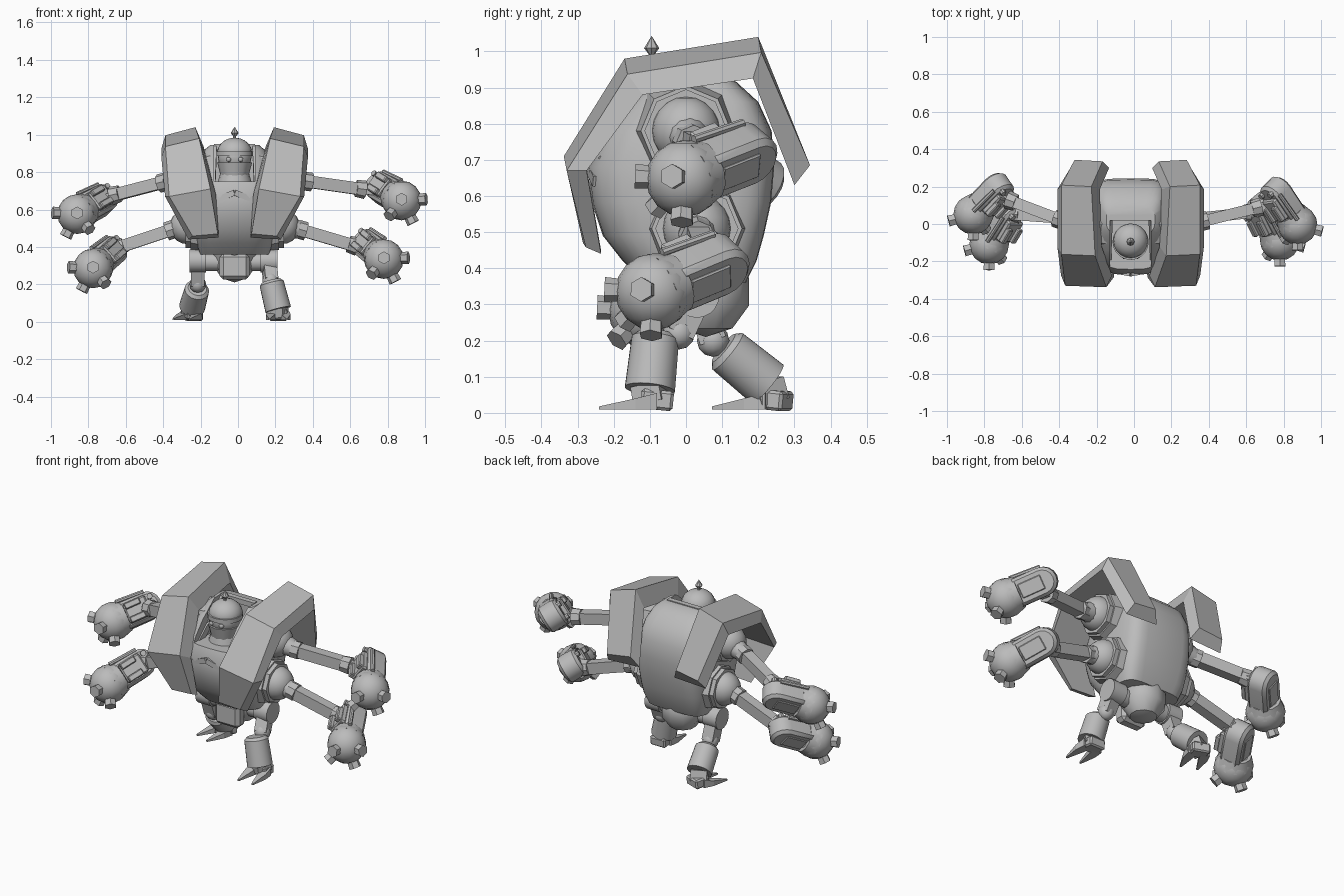
import bpy, bmesh, math
from mathutils import Vector as V, Matrix

if "Cube" in bpy.data.objects:
    bpy.data.objects.remove(bpy.data.objects["Cube"])

steel = bpy.data.materials.new("grey_steel")
steel.use_nodes = True
steel.diffuse_color = (0.5, 0.5, 0.5, 1)
steel.node_tree.nodes["Principled BSDF"].inputs["Base Color"].default_value = (0.5, 0.5, 0.5, 1)
CX = -0.018  # middle of the body


def finish(name, bm, smooth=True, bevel=0):
    bmesh.ops.recalc_face_normals(bm, faces=bm.faces)
    me = bpy.data.meshes.new(name)
    bm.to_mesh(me)
    bm.free()
    me.materials.append(steel)
    ob = bpy.data.objects.new(name, me)
    bpy.context.collection.objects.link(ob)
    if smooth:
        bpy.ops.object.select_all(action='DESELECT')
        ob.select_set(True)
        bpy.context.view_layer.objects.active = ob
        bpy.ops.object.shade_smooth_by_angle(angle=math.radians(35))
    if bevel:
        mod = ob.modifiers.new("bevel", 'BEVEL')
        mod.width, mod.segments = bevel, 1
    return ob


def along(a, b):
    a, b = V(a), V(b)
    return Matrix.Translation((a + b) / 2) @ (b - a).to_track_quat('Z', 'Y').to_matrix().to_4x4(), (b - a).length


def rod(name, a, b, r1, r2=None, sides=16):
    m, length = along(a, b)
    bm = bmesh.new()
    bmesh.ops.create_cone(bm, cap_ends=True, segments=sides, radius1=r1,
                          radius2=r1 if r2 is None else r2, depth=length, matrix=m)
    return finish(name, bm)


def ball(name, c, r, sides=20, scale=(1, 1, 1)):
    bm = bmesh.new()
    m = Matrix.Translation(c) @ Matrix.Diagonal((*scale, 1))
    bmesh.ops.create_uvsphere(bm, u_segments=sides, v_segments=sides // 2, radius=r, matrix=m)
    return finish(name, bm)


def box(name, m, size, bevel=0):
    bm = bmesh.new()
    bmesh.ops.create_cube(bm, size=1, matrix=m @ Matrix.Diagonal((*size, 1)))
    return finish(name, bm, False, bevel)


def beam(name, a, b, w, h):
    m, length = along(a, b)
    return box(name, m, (w, h, length))


def frame(origin, x, y):
    x = V(x).normalized()
    y = (V(y) - x * V(y).dot(x)).normalized()
    return Matrix.Translation(origin) @ Matrix((x, y, x.cross(y))).transposed().to_4x4()


def loft(rings):
    bm = bmesh.new()
    vs = [[bm.verts.new(p) for p in r] for r in rings]
    n = len(vs[0])
    for a, b in zip(vs, vs[1:]):
        for i in range(n):
            bm.faces.new((a[i], a[(i + 1) % n], b[(i + 1) % n], b[i]))
    bm.faces.new(vs[0])
    bm.faces.new(vs[-1])
    return bm


def ring(hx, y0, y1, z, n=32):
    """Rounded section, squarer towards the back."""
    pts = []
    for i in range(n):
        c, s = math.cos(math.tau * i / n), math.sin(math.tau * i / n)
        p = .38 if s > 0 else .62
        pts.append((CX + hx * math.copysign(abs(c) ** p, c),
                    (y0 + y1) / 2 + (y1 - y0) / 2 * math.copysign(abs(s) ** (p + .12), s), z))
    return pts


# Torso barrel with an opening for the head
levels = [(.185, -.11, .165, .36), (.205, -.175, .195, .42), (.215, -.23, .215, .49), (.22, -.26, .235, .58),
          (.218, -.272, .244, .68), (.208, -.23, .237, .78), (.19, -.16, .20, .86), (.165, -.09, .14, .915),
          (.13, -.06, .09, .945)]
torso = finish("torso", loft([ring(*l) for l in levels]))
cutter = box("head_opening_cutter", Matrix.Translation((CX, -.17, .95)), (.22, .42, .4))
cutter.hide_render = True
cutter.hide_viewport = True
cut = torso.modifiers.new("head_opening", 'BOOLEAN')
cut.object, cut.operation, cut.solver = cutter, 'DIFFERENCE', 'EXACT'

# Collar and chest lip
beam("collar_back", (CX - .11, .035, .935), (CX + .11, .035, .935), .03, .03)
for s, side in ((1, "left"), (-1, "right")):
    beam(side + "_collar", (CX + s * .12, -.23, .69), (CX + s * .11, .04, .93), .03, .04)
    beam(side + "_chest_lip", (CX + s * .125, -.245, .64), (CX, -.268, .69), .025, .03)

# Head with helmet, visor and antenna
H = V((CX, -.095, .88))
ball("head", H, .09)
ball("helmet", H + V((0, .005, .025)), .093, 20, (1, 1, .85))
rod("helmet_rim", H + V((0, 0, .005)), H + V((0, 0, .03)), .097, .097, 20)
rod("jaw_guard", H + V((0, -.005, -.1)), H + V((0, -.005, -.03)), .075, .093, 12)
rod("neck", H - V((0, 0, .15)), H - V((0, 0, .08)), .095, .075)
for s, side in ((1, "left"), (-1, "right")):
    ball(side + "_eye", H + V((s * .032, -.08, -.012)), .014, 10)
top = H + V((0, 0, .095))
rod("antenna_stem", top, top + V((0, 0, .03)), .008, .008, 8)
rod("antenna_base", top + V((0, 0, .014)), top + V((0, 0, .034)), .006, .021, 8)
rod("antenna_tip", top + V((0, 0, .034)), top + V((0, 0, .068)), .021, 0, 8)

# Shoulder shells: bent plates; each row has x inner/outer, outer skin (y, z), inner skin (y, z), slope, flare
shell = [(.09, .225, -.285, .47, -.235, .44, .012, .005), (.13, .35, -.338, .71, -.275, .67, .04, .03),
         (.19, .37, -.17, .98, -.12, .88, .043, .035), (.21, .37, .20, 1.04, .185, .925, .043, .045),
         (.15, .30, .335, .705, .30, .63, .02, .035)]
for s, side in ((1, "left"), (-1, "right")):
    rows = []
    for xi, xo, y, z, y2, z2, drop, flare in shell:
        rows.append([(CX + s * xi, y, z), (CX + s * xo, y + .008, z - drop),
                     (CX + s * (xo + .022), y2, z2), (CX + s * (xi - flare), y2, z2 + .01)])
    finish(side + "_shoulder_shell", loft(rows), False)


def fist(side, rear, centre, s):
    """Thick round-ended hand slab, palm rolled upwards, carrying a studded ball."""
    rear, centre = V(rear), V(centre)
    ax = (centre - rear).normalized()
    m = frame(rear, ax, (s * .45, .27, .85))
    L, w, t = (centre - rear).length, .078, .058
    outline = [(L, -w), (L, w)]
    for i in range(9):
        a = math.pi / 2 + math.pi * i / 8
        outline.append((w * .8 + w * math.cos(a), w * math.sin(a)))
    finish(side + "_hand", loft([[m @ V((x, y, z)) for x, y in outline] for z in (-t, t)]), True, .016)
    # Outer panel, inner finger blocks, bolts and piston
    box(side + "_hand_panel", m @ Matrix.Translation((L * .45, 0, -s * t)), (.13, .08, .012), .004)
    box(side + "_palm_block", m @ Matrix.Translation((L * .45, 0, s * (t + .012))), (.13, .115, .036), .008)
    for k in (-1, 1):
        box(side + "_finger", m @ Matrix.Translation((L * .5, k * .04, s * (t + .035))), (.09, .035, .03), .005)
        rod(side + "_hand_bolt", m @ V((.03, k * .04, 0)), m @ V((.03, k * .04, s * .075)), .016, sides=8)
    rod(side + "_hand_piston", m @ V((.05, w, s * .04)), m @ V((L * .8, w + .01, s * .04)), .012, sides=8)
    rod(side + "_fist_cuff", centre - ax * .08, centre - ax * .02, .085, .104, 12)
    ball(side + "_fist_ball", centre, .106, 16)
    # Hex studs on the front, outer and lower sides of the ball
    for d in ((0, -1, .05), (.96, -.25, .05), (.45, -.05, -.88), (-.5, -.6, -.62)):
        d = V((s * d[0], d[1], d[2])).normalized()
        rod(side + "_fist_stud", centre + d * .085, centre + d * .136, .031, .034, 6)


def arm(side, s, shoulder, start, end, rear, centre):
    shoulder, start, end = V(shoulder), V(start), V(end)
    root = V((CX + s * .13, shoulder.y, shoulder.z))
    out = V((s, 0, 0))
    rod(side + "_socket", root, shoulder - out * .015, .15, .125, 8)
    rod(side + "_socket_rim", shoulder - out * .04, shoulder + out * .01, .115, .115, 8)
    ball(side + "_shoulder", shoulder, .095)
    d = (end - start).normalized()
    rod(side + "_shoulder_cone", shoulder, start, .07, .045, 12)
    rod(side + "_arm_collar", start - d * .02, start + d * .025, .05, .05, 8)
    beam(side + "_arm", start, end, .06, .065)
    rod(side + "_wrist", end - d * .02, end + d * .03, .045, .05, 8)
    beam(side + "_wrist_link", end, (V(rear) + V(centre)) / 2, .05, .05)
    fist(side, rear, centre, s)


arm("left_upper", 1, (.25, 0, .78), (.37, .015, .75), (.65, .085, .71), (.73, .215, .735), (.875, -.005, .648))
arm("left_lower", 1, (.235, .03, .51), (.34, .03, .49), (.61, .06, .41), (.665, .14, .43), (.78, -.09, .335))
arm("right_upper", -1, (-.285, 0, .78), (-.40, .025, .745), (-.65, .12, .68), (-.69, .23, .67), (-.86, .05, .575))
arm("right_lower", -1, (-.27, .03, .51), (-.36, .03, .49), (-.63, .05, .40), (-.65, .10, .395), (-.775, -.11, .285))

# Pelvis
ball("pelvis", (CX, .055, .335), .125, 10)
rod("pelvis_rim", (CX, .045, .33), (CX, .04, .39), .115, .13, 10)
box("pelvis_front_plate", Matrix.Translation((CX, -.05, .295)), (.16, .08, .14), .02)
rod("hip_axle", (-.235, .03, .32), (.20, .03, .32), .05, sides=12)


def leg(side, hip, knee, top, bottom, foot, turn):
    hip, knee, top, bottom = map(V, (hip, knee, top, bottom))
    rod(side + "_hip_disc", hip - V((.045, 0, 0)), hip + V((.045, 0, 0)), .062, sides=20)
    beam(side + "_thigh", hip, knee, .07, .075)
    ball(side + "_knee", knee, .045, 12)
    rod(side + "_shin", top, bottom, .066, .07, 20)
    rod(side + "_shin_cap", top + (top - bottom).normalized() * .015, top, .05, .066, 20)
    # Foot: ankle block, heel and two thick pointed claws
    m = Matrix.Translation(foot) @ Matrix.Rotation(turn, 4, 'Z')
    beam(side + "_ankle", bottom + (top - bottom) * .1, m @ V((0, 0, .03)), .09, .085)
    box(side + "_heel", m @ Matrix.Translation((0, .01, .036)) @ Matrix.Rotation(-.1, 4, 'X'),
        (.1, .09, .055), .008)
    for k in (-1, 1):
        rings = [[m @ V((k * x + dx * h, y, z)) for dx, z in ((-1, hi), (1, hi), (1, .01), (-1, .01))]
                 for x, h, y, hi in ((.034, .026, .01, .055), (.042, .024, -.05, .04), (.046, .005, -.15, .018))]
        finish(side + "_claw", loft(rings), False)


leg("left", (.165, .03, .325), (.175, -.02, .22), (.18, -.085, .205), (.215, -.1, .065), (.215, -.09, 0), 0)
leg("right", (-.215, .03, .325), (-.215, .075, .2), (-.22, .115, .17), (-.245, .225, .08), (-.25, .23, 0), -.35)
